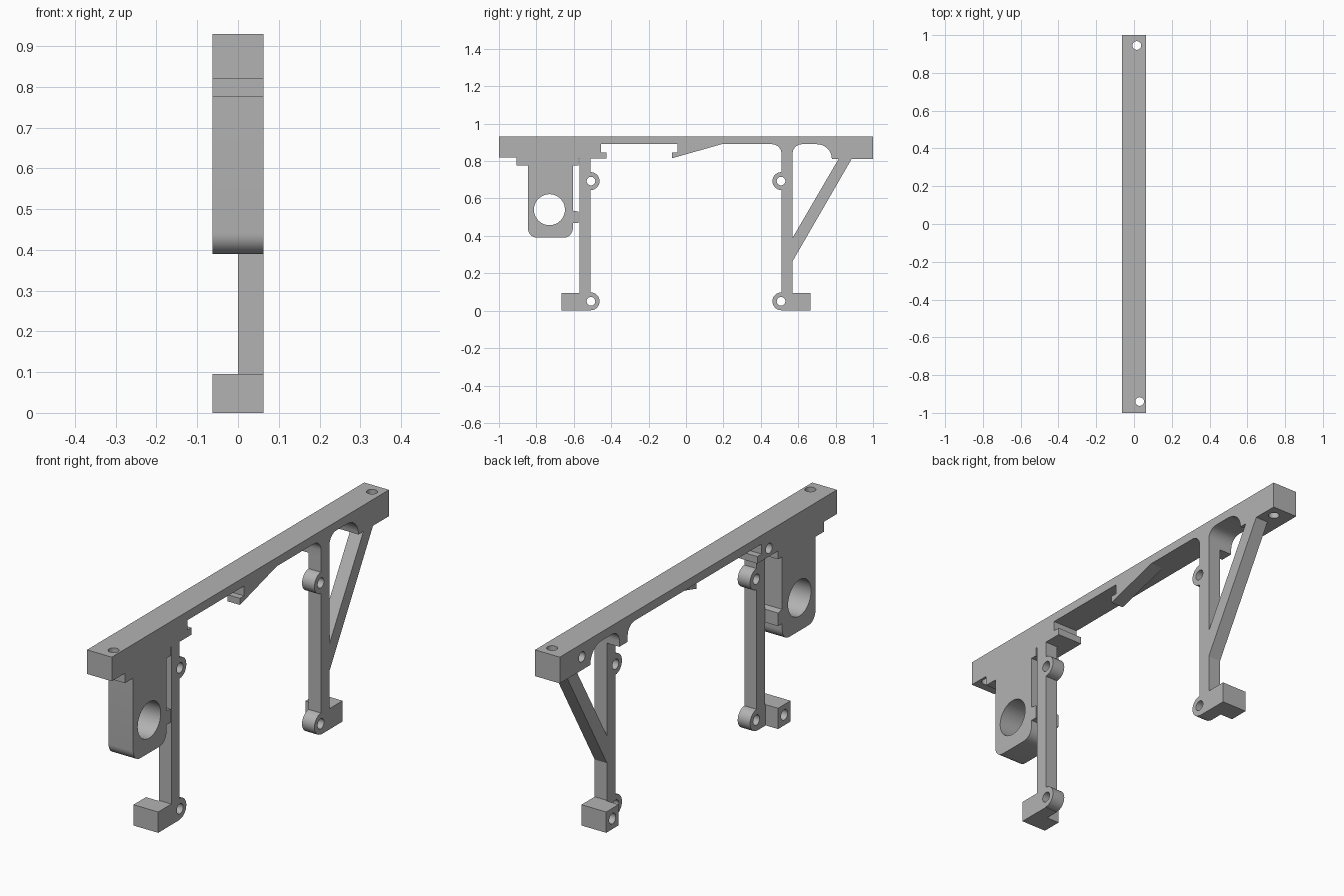
import bpy, bmesh
from math import cos, sin, radians
from mathutils import Matrix

old = bpy.data.objects.get("Cube")
if old:
    bpy.data.objects.remove(old, do_unlink=True)

W = 0.0625  # half of the bracket width
TOP = 0.93

grey = bpy.data.materials.new("plain grey")
grey.use_nodes = True
colour = (0.45, 0.45, 0.45, 1)
grey.diffuse_color = colour
grey.node_tree.nodes["Principled BSDF"].inputs["Base Color"].default_value = colour


def arc(cy, cz, r, start, end, n=8):
    """Points along an arc in the side plane, angles in degrees."""
    angles = [radians(start + (end - start) * i / n) for i in range(n + 1)]
    return [(cy + r * cos(a), cz + r * sin(a)) for a in angles]


def new_object(name, bm):
    bmesh.ops.recalc_face_normals(bm, faces=bm.faces)
    mesh = bpy.data.meshes.new(name)
    bm.to_mesh(mesh)
    bm.free()
    mesh.materials.append(grey)
    obj = bpy.data.objects.new(name, mesh)
    bpy.context.collection.objects.link(obj)
    return obj


def extrude_profile(name, points, x0, x1, side=1):
    """Side profile (y, z) extruded along x; side=-1 mirrors it to the front."""
    bm = bmesh.new()
    face = bm.faces.new([bm.verts.new((x0, side * y, z)) for y, z in points])
    moved = bmesh.ops.extrude_face_region(bm, geom=[face])["geom"]
    verts = [v for v in moved if isinstance(v, bmesh.types.BMVert)]
    bmesh.ops.translate(bm, verts=verts, vec=(x1 - x0, 0, 0))
    return new_object(name, bm)


def drill(obj, centre, r, depth, axis="X"):
    """Cut a round hole; depth is the full cutter length about its centre."""
    bm = bmesh.new()
    bmesh.ops.create_cone(bm, cap_ends=True, segments=32, radius1=r, radius2=r, depth=depth)
    turn = Matrix.Rotation(radians(90), 4, "Y") if axis == "X" else Matrix()
    bmesh.ops.transform(bm, matrix=Matrix.Translation(centre) @ turn, verts=bm.verts)
    cutter = new_object("hole_cutter", bm)
    cutter.hide_render = True
    mod = obj.modifiers.new("hole", "BOOLEAN")
    mod.operation = "DIFFERENCE"
    mod.solver = "EXACT"
    mod.object = cutter
    bpy.context.view_layer.objects.active = obj
    bpy.ops.object.modifier_apply(modifier=mod.name)
    bpy.data.objects.remove(cutter, do_unlink=True)


# Top rail with the bored block, the front hook and the rear arch
rail_outline = (
    [(-1, TOP), (-1, 0.82), (-0.905, 0.82), (-0.905, 0.775), (-0.845, 0.775)]
    + arc(-0.795, 0.44, 0.05, 180, 270)
    + arc(-0.655, 0.44, 0.05, 270, 360)
    + [(-0.605, 0.47), (-0.575, 0.47), (-0.575, 0.53), (-0.605, 0.535)]
    + [(-0.605, 0.775), (-0.575, 0.775), (-0.575, 0.813), (-0.425, 0.813)]
    + [(-0.425, 0.845), (-0.455, 0.845), (-0.455, 0.89)]
    + arc(0.46, 0.84, 0.05, 90, 0)
    + [(0.51, 0.813), (0.57, 0.813)]
    + arc(0.62, 0.84, 0.05, 180, 90)
    + arc(0.70, 0.81, 0.08, 90, 0)
    + [(1, 0.81), (1, TOP)]
)
rail = extrude_profile("top_rail", rail_outline, -W, W)
drill(rail, (0, -0.73, 0.54), 0.083, 1)
drill(rail, (0.03, -0.94, 0.85), 0.023, 1, "Z")
drill(rail, (0.015, 0.945, 0.85), 0.023, 1, "Z")
for y, z in ((-0.51, 0.85), (0.84, 0.87)):
    drill(rail, (-W, y, z), 0.023, 0.16)
parts = [rail]

# Sloped catch under the middle of the rail
parts.append(extrude_profile(
    "sloped_catch",
    [(-0.045, 0.89), (-0.045, 0.845), (-0.075, 0.845), (-0.075, 0.815), (0.19, 0.89)],
    0, W))

# Legs with round lugs and feet, mirrored front to back
leg_outline = (
    [(0.51, 0), (0.665, 0), (0.665, 0.095), (0.57, 0.095), (0.57, 0.813), (0.51, 0.813)]
    + arc(0.51, 0.693, 0.048, 90, 270, 14)
    + arc(0.51, 0.05, 0.048, 90, 270, 14)
)
foot_outline = [(0.575, 0), (0.665, 0), (0.665, 0.095), (0.575, 0.095)]
for label, side in (("front", -1), ("back", 1)):
    leg = extrude_profile(label + "_leg", leg_outline, 0, W, side)
    for z in (0.05, 0.693):
        drill(leg, (0.03, side * 0.508, z), 0.023, 1)
    foot = extrude_profile(label + "_foot_block", foot_outline, -W, 0, side)
    drill(foot, (-W, side * 0.62, 0.048), 0.024, 0.11)
    parts += [leg, foot]

# Diagonal brace of the back leg
parts.append(extrude_profile(
    "diagonal_brace",
    [(0.57, 0.265), (0.885, 0.81), (0.815, 0.81), (0.57, 0.39)], 0, W))

# Smooth round surfaces, keep hard edges
bpy.ops.object.select_all(action="DESELECT")
for obj in parts:
    obj.select_set(True)
bpy.context.view_layer.objects.active = rail
bpy.ops.object.shade_smooth_by_angle(angle=radians(30))
